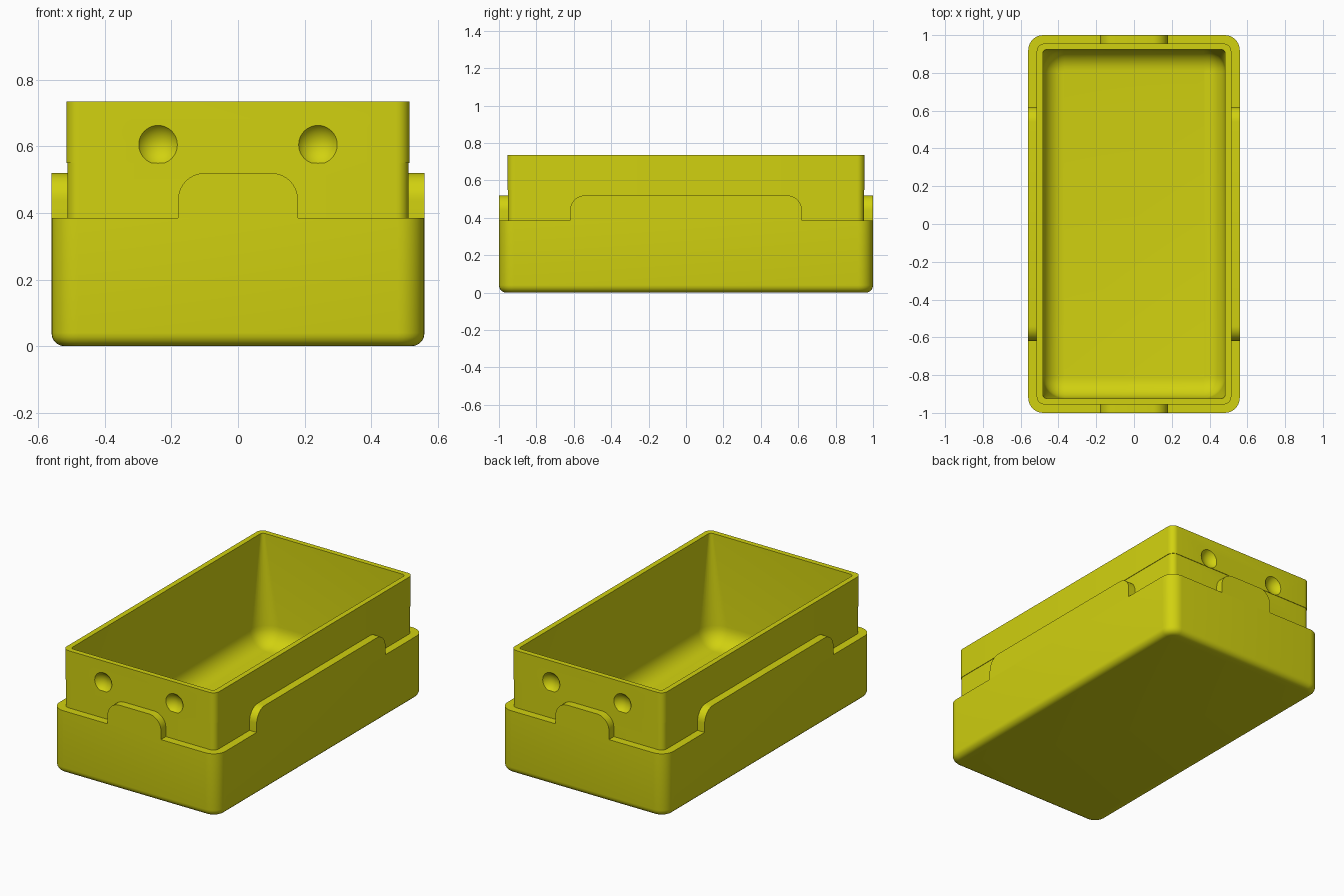
import bpy
import bmesh
import math

default = bpy.data.objects.get("Cube")
if default:
    bpy.data.objects.remove(default, do_unlink=True)

# Single olive-yellow plastic
plastic = bpy.data.materials.new("olive yellow plastic")
plastic.use_nodes = True
COLOUR = (0.64, 0.64, 0.005, 1)
plastic.diffuse_color = COLOUR
plastic.node_tree.nodes["Principled BSDF"].inputs["Base Color"].default_value = COLOUR

OUTER_X, OUTER_Y = 0.56, 1.0
LEDGE_Z, TAB_Z, LIP_Z, TOP_Z = 0.385, 0.52, 0.55, 0.735
CORNER_STEPS = 8


def finish(name, bm):
    bmesh.ops.recalc_face_normals(bm, faces=bm.faces)
    mesh = bpy.data.meshes.new(name)
    bm.to_mesh(mesh)
    bm.free()
    mesh.materials.append(plastic)
    obj = bpy.data.objects.new(name, mesh)
    bpy.context.collection.objects.link(obj)
    return obj


def activate(obj):
    bpy.ops.object.select_all(action='DESELECT')
    obj.select_set(True)
    bpy.context.view_layer.objects.active = obj


def rounded_ring(bm, inset, radius, z):
    """Rounded rectangle, inset from the outer footprint."""
    hx, hy = OUTER_X - inset, OUTER_Y - inset
    ring = []
    for quarter, (sx, sy) in enumerate([(1, 1), (-1, 1), (-1, -1), (1, -1)]):
        for i in range(CORNER_STEPS + 1):
            a = (quarter + i / CORNER_STEPS) * math.pi / 2
            ring.append(bm.verts.new((sx * (hx - radius) + radius * math.cos(a),
                                      sy * (hy - radius) + radius * math.sin(a), z)))
    return ring


# Box: one skin running from the underside, over the rim, to the cavity floor
levels = []
base_fillet = 0.04
for i in range(6):
    a = i / 5 * math.pi / 2
    inset = base_fillet * (1 - math.sin(a))
    levels.append((inset, 0.08 - inset, base_fillet * (1 - math.cos(a))))
levels += [
    (0, 0.08, LEDGE_Z),
    (0.048, 0.037, LEDGE_Z),
    (0.048, 0.037, LIP_Z),
    (0.045, 0.04, LIP_Z),
    (0.045, 0.04, TOP_Z),
    (0.077, 0.02, TOP_Z),
]
floor_z, fillet = 0.08, 0.11
for i in range(9):
    a = i / 8 * math.pi / 2
    inset = fillet * (1 - math.cos(a))
    levels.append((0.077 + inset, max(0.115 - inset, 0.005),
                   floor_z + fillet * (1 - math.sin(a))))

bm = bmesh.new()
rings = [rounded_ring(bm, *level) for level in levels]
count = len(rings[0])
for low, high in zip(rings, rings[1:]):
    for i in range(count):
        j = (i + 1) % count
        bm.faces.new((low[i], low[j], high[j], high[i]))
bm.faces.new(rings[0])
bm.faces.new(rings[-1])
box = finish("box_body", bm)

# Shallow round dimples in both end walls
dimple_radius, dimple_depth = 0.058, 0.03
ball = (dimple_radius ** 2 + dimple_depth ** 2) / (2 * dimple_depth)
bm = bmesh.new()
for sx in (-1, 1):
    for sy in (-1, 1):
        made = bmesh.ops.create_uvsphere(bm, u_segments=48, v_segments=32, radius=ball)
        bmesh.ops.translate(bm, verts=made["verts"],
                            vec=(sx * 0.24, sy * (0.955 + ball - dimple_depth), 0.605))
cutter = finish("dimple_cutter", bm)
cutter.hide_render = True
cut = box.modifiers.new("dimples", 'BOOLEAN')
cut.operation = 'DIFFERENCE'
cut.solver = 'EXACT'
cut.object = cutter
activate(box)
bpy.ops.object.modifier_apply(modifier=cut.name)
bpy.data.objects.remove(cutter, do_unlink=True)


def tab(name, half_width, distance, angle):
    """Raised tongue with rounded shoulders, standing on the ledge."""
    radius = 0.08
    profile = [(half_width, LEDGE_Z)]
    for side in (1, -1):
        for i in range(11):
            a = i / 10 * math.pi / 2
            if side < 0:
                a = math.pi / 2 - a
            profile.append((side * (half_width - radius + radius * math.cos(a)),
                            TAB_Z - radius + radius * math.sin(a)))
    profile.append((-half_width, LEDGE_Z))
    bm = bmesh.new()
    c, s = math.cos(angle), math.sin(angle)

    def outline(depth):
        return [bm.verts.new((u * c + depth * s, u * s - depth * c, z))
                for u, z in profile]

    front, back = outline(distance), outline(distance - 0.052)
    bm.faces.new(front)
    bm.faces.new(back)
    for i in range(len(profile)):
        j = (i + 1) % len(profile)
        bm.faces.new((front[i], front[j], back[j], back[i]))
    return finish(name, bm)


parts = [
    box,
    tab("front_tab", 0.18, OUTER_Y, 0),
    tab("left_tab", 0.62, OUTER_X, math.pi / 2),
    tab("back_tab", 0.18, OUTER_Y, math.pi),
    tab("right_tab", 0.62, OUTER_X, -math.pi / 2),
]
for part in parts:
    activate(part)
    bpy.ops.object.shade_smooth_by_angle(angle=math.radians(30))
